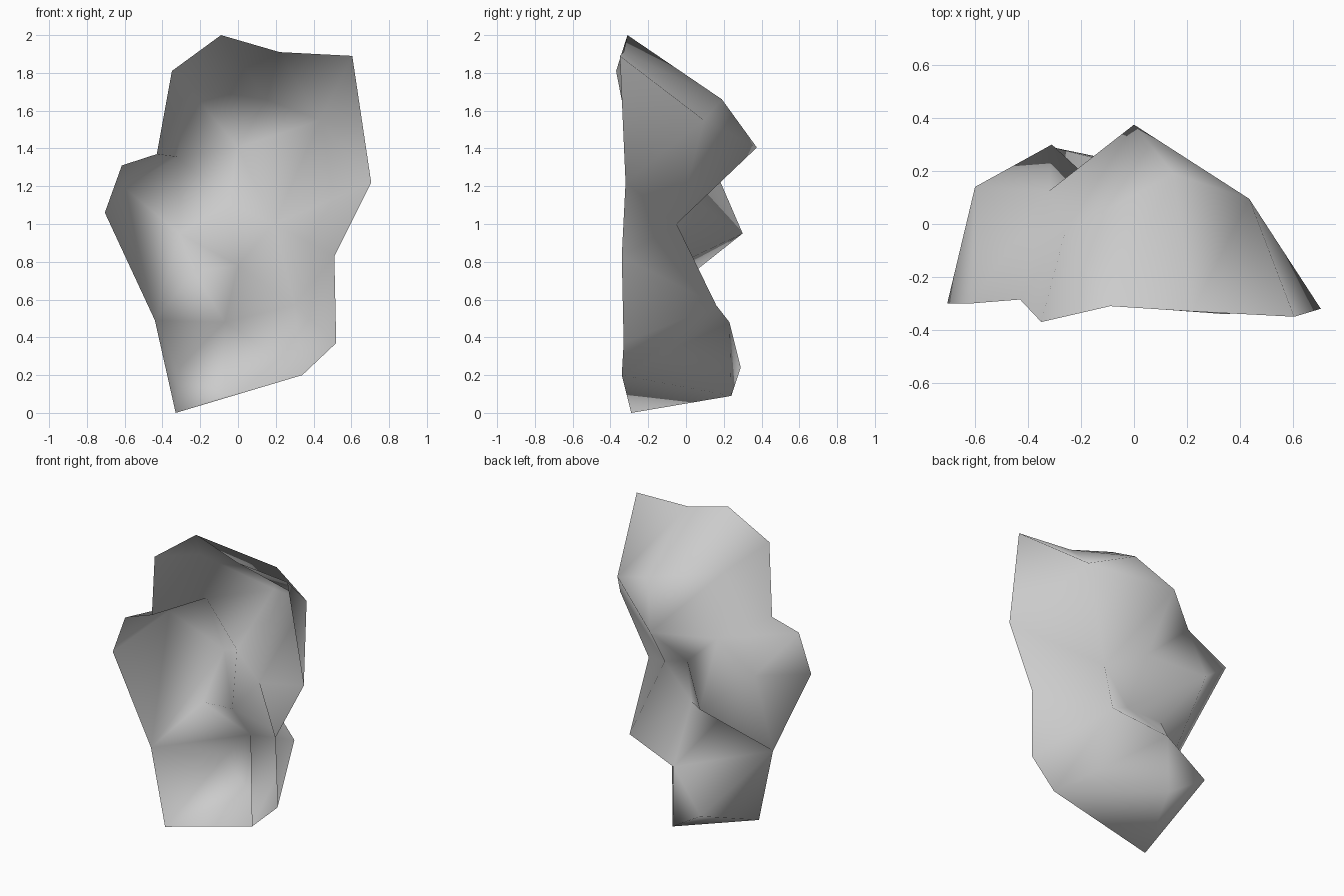
import bpy
import bmesh
from mathutils import Vector
from mathutils.geometry import delaunay_2d_cdt

default_cube = bpy.data.objects.get("Cube")
if default_cube:
    bpy.data.objects.remove(default_cube, do_unlink=True)


def make_material(name, colour):
    material = bpy.data.materials.new(name)
    material.use_nodes = True
    material.diffuse_color = colour
    shader = material.node_tree.nodes["Principled BSDF"]
    shader.inputs["Base Color"].default_value = colour
    shader.inputs["Roughness"].default_value = 0.9
    return material


# Open front rim of the rock shell, counter-clockwise from the lowest corner
rim = {
    "rim_bottom": (-.33, -.29, 0),
    "rim_toe": (.34, -.34, .2),
    "rim_heel": (.52, -.33, .37),
    "rim_waist": (.51, -.34, .83),
    "rim_side": (.705, -.32, 1.22),
    "rim_shoulder": (.605, -.35, 1.89),
    "rim_dip": (.22, -.33, 1.91),
    "rim_peak": (-.09, -.31, 2),
    "rim_brow": (-.35, -.37, 1.81),
    "rim_notch": (-.43, -.285, 1.37),
    "rim_lump_top": (-.615, -.3, 1.31),
    "rim_lump_side": (-.705, -.3, 1.06),
    "rim_lump_base": (-.44, -.28, .49),
}

# Corners of the bulging back: crown, side lump, waist groove and foot
back = {
    "crown_top": (.15, .19, 1.66),
    "crown_tip": (0, .375, 1.405),
    "crown_side": (.435, .095, 1.55),
    "crown_edge": (-.26, -.03, 1.72),
    "groove_top": (-.32, .125, 1.355),
    "lump_side": (-.6, .14, 1.19),
    "lump_tip": (-.31, .3, .95),
    "groove_middle": (-.05, .06, 1.11),
    "waist_side": (.19, -.05, 1),
    "waist_middle": (0, -.06, .78),
    "waist_lump": (-.235, -.03, .75),
    "foot_side": (.3, .16, .57),
    "foot_top": (-.07, .23, .48),
    "foot_tip": (-.31, .29, .24),
    "foot_bottom": (-.07, .24, .09),
}

# Ridges and grooves that the facets must follow
creases = [
    "rim_shoulder crown_side crown_top crown_edge crown_tip crown_side waist_side",
    "crown_top crown_tip groove_top crown_edge rim_brow",
    "rim_notch groove_top groove_middle crown_tip waist_side groove_middle",
    "groove_top lump_side lump_tip groove_top rim_lump_top",
    "groove_middle lump_tip rim_lump_base lump_side",
    "groove_middle waist_middle lump_tip waist_lump rim_lump_base",
    "waist_lump waist_middle foot_top waist_lump",
    "waist_middle waist_side foot_side waist_middle",
    "rim_waist waist_side rim_side crown_side",
    "rim_waist foot_side foot_top rim_lump_base foot_tip",
    "foot_top foot_tip foot_bottom foot_top",
    "foot_side rim_toe foot_top",
    "rim_toe foot_bottom rim_bottom",
    "foot_side rim_heel",
]


def build_shell(name, rim_points, back_points, ridge_lines, material):
    points = {**rim_points, **back_points}
    names = list(points)
    count = len(rim_points)
    edges = {tuple(sorted((i, (i + 1) % count))) for i in range(count)}
    for line in ridge_lines:
        path = [names.index(word) for word in line.split()]
        edges |= {tuple(sorted(pair)) for pair in zip(path, path[1:])}

    # Facet the outline in the front plane, then push each corner to its depth
    flat = [Vector((x, z)) for x, y, z in points.values()]
    corners, _, facets, sources, _, _ = delaunay_2d_cdt(
        flat, list(edges), [], 1, 1e-5)
    bm = bmesh.new()
    verts = [bm.verts.new(points[names[source[0]]]) for source in sources]
    for facet in facets:
        face = bm.faces.new([verts[i] for i in facet])
        face.smooth = True
        face.normal_update()
        if face.normal.y < 0:
            face.normal_flip()

    mesh = bpy.data.meshes.new(name)
    bm.to_mesh(mesh)
    bm.free()
    mesh.materials.append(material)
    shell = bpy.data.objects.new(name, mesh)
    bpy.context.collection.objects.link(shell)
    return shell


stone = make_material("stone_grey", (.6, .6, .6, 1))
build_shell("rock_shell", rim, back, creases, stone)
